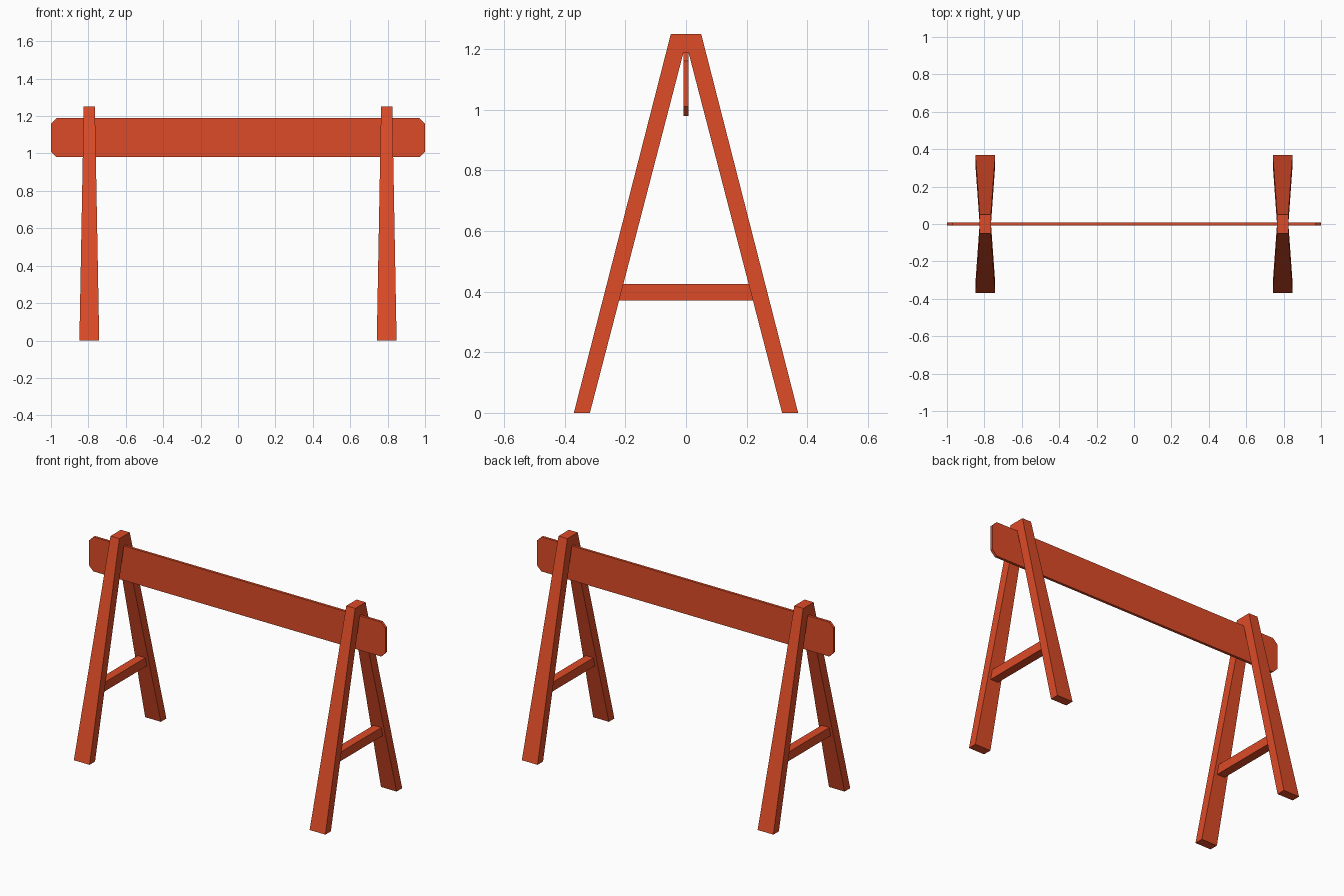
import bpy
import bmesh

cube = bpy.data.objects.get("Cube")
if cube:
    bpy.data.objects.remove(cube, do_unlink=True)

# Single painted-wood colour
paint = bpy.data.materials.new("orange_red_paint")
paint.use_nodes = True
colour = (0.72, 0.07, 0.02, 1)
paint.diffuse_color = colour
paint.node_tree.nodes["Principled BSDF"].inputs["Base Color"].default_value = colour

LEG_X = 0.795
BEAM_HALF = 0.008
BEAM_LOW, BEAM_TOP = 0.98, 1.19
FRAME_TOP = 1.25


def prism(name, points, to_start, to_end, location=(0, 0, 0)):
    """Join two copies of a profile, each placed by its own function."""
    bm = bmesh.new()
    start = [bm.verts.new(to_start(*p)) for p in points]
    end = [bm.verts.new(to_end(*p)) for p in points]
    bm.faces.new(start)
    bm.faces.new(end)
    for i in range(len(points)):
        j = (i + 1) % len(points)
        bm.faces.new((start[i], start[j], end[j], end[i]))
    bmesh.ops.recalc_face_normals(bm, faces=bm.faces)
    mesh = bpy.data.meshes.new(name)
    bm.to_mesh(mesh)
    bm.free()
    mesh.materials.append(paint)
    obj = bpy.data.objects.new(name, mesh)
    obj.location = location
    bpy.context.collection.objects.link(obj)
    return obj


def half_width(z):
    """Legs widen steadily from the cap to the feet."""
    return 0.053 + (0.03 - 0.053) * z / FRAME_TOP


# Half of the A-frame outline, mirrored to complete it
half = [(0.05, FRAME_TOP), (0.37, 0), (0.317, 0), (BEAM_HALF, BEAM_TOP)]
frame = half + [(-y, z) for y, z in reversed(half)]
rung = [(0.226, 0.37), (0.212, 0.425), (-0.212, 0.425), (-0.226, 0.37)]
RUNG_HALF = 0.026

for side, x in (("left", LEG_X), ("right", -LEG_X)):
    # Splayed legs joined by the cap
    prism(side + "_leg_frame", frame,
          lambda y, z: (-half_width(z), y, z),
          lambda y, z: (half_width(z), y, z), (x, 0, 0))
    # Cross rung between the legs
    prism(side + "_rung", rung,
          lambda y, z: (-RUNG_HALF, y, z),
          lambda y, z: (RUNG_HALF, y, z), (x, 0, 0))

# Thin cross board with clipped corners
c = 0.03
right_end = [(1 - c, BEAM_LOW), (1, BEAM_LOW + c), (1, BEAM_TOP - c), (1 - c, BEAM_TOP)]
board = right_end + [(-x, z) for x, z in reversed(right_end)]
prism("cross_board", board,
      lambda x, z: (x, -BEAM_HALF, z),
      lambda x, z: (x, BEAM_HALF, z))
